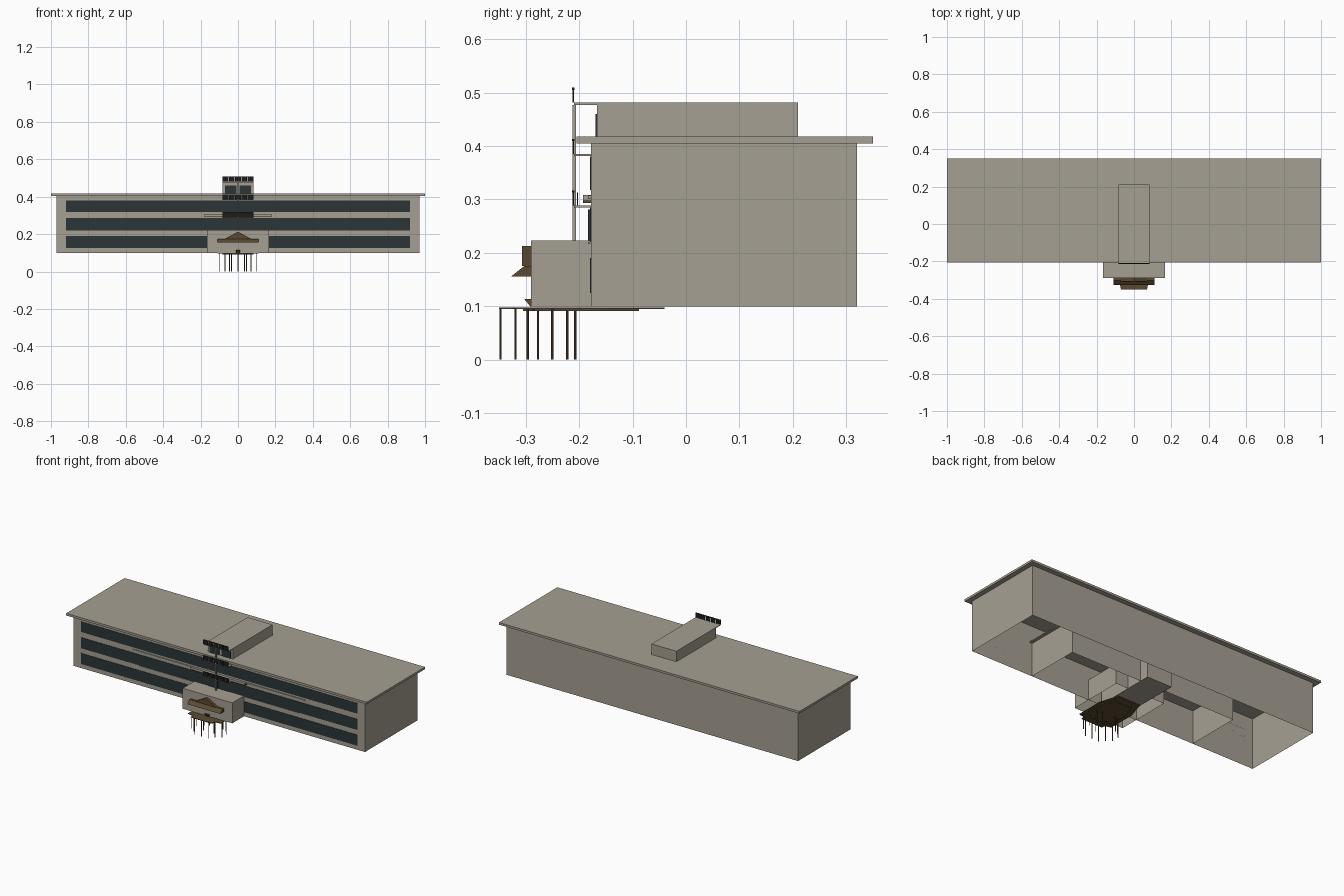
import bpy, bmesh

cube = bpy.data.objects.get("Cube")
if cube:
    bpy.data.objects.remove(cube, do_unlink=True)


def material(name, rgb):
    m = bpy.data.materials.new(name)
    m.use_nodes = True
    m.diffuse_color = (*rgb, 1)
    bsdf = next(n for n in m.node_tree.nodes if n.type == 'BSDF_PRINCIPLED')
    bsdf.inputs["Base Color"].default_value = (*rgb, 1)
    bsdf.inputs["Roughness"].default_value = 0.8
    return m


STONE = material("beige stone", (0.38, 0.35, 0.29))
GLASS = material("dark glass", (0.024, 0.036, 0.038))
WOOD = material("brown wood", (0.105, 0.068, 0.032))
IRON = material("black iron", (0.012, 0.012, 0.012))


def finish(name, bm, mat):
    bmesh.ops.recalc_face_normals(bm, faces=bm.faces)
    mesh = bpy.data.meshes.new(name)
    bm.to_mesh(mesh)
    bm.free()
    mesh.materials.append(mat)
    ob = bpy.data.objects.new(name, mesh)
    bpy.context.collection.objects.link(ob)
    return ob


def box(name, x, y, z, mat, open_bottom=False):
    """Box from (min, max) ranges; an open one has no floor."""
    bm = bmesh.new()
    bmesh.ops.create_cube(bm, size=1)
    for v in bm.verts:
        v.co = [r[0] if c < 0 else r[1] for c, r in zip(v.co, (x, y, z))]
    bm.normal_update()
    if open_bottom:
        low = [f for f in bm.faces if f.normal.z < -0.9]
        bmesh.ops.delete(bm, geom=low, context='FACES_ONLY')
    return finish(name, bm, mat)


def wide(name, half, y, z, mat, open_bottom=False):
    return box(name, (-half, half), y, z, mat, open_bottom)


def prism(name, points, offset, mat):
    """Extrude a closed 3D outline along an offset."""
    bm = bmesh.new()
    face = bm.faces.new([bm.verts.new(p) for p in points])
    ext = bmesh.ops.extrude_face_region(bm, geom=[face], use_keep_orig=True)
    verts = [g for g in ext["geom"] if isinstance(g, bmesh.types.BMVert)]
    bmesh.ops.translate(bm, verts=verts, vec=offset)
    return finish(name, bm, mat)


FRONT = -0.178

# Nested hollow volumes and their roof slabs
wide("main_block", 0.97, (FRONT, 0.32), (0.1, 0.405), STONE, True)
wide("main_roof", 1.0, (-0.205, 0.35), (0.405, 0.418), STONE)
wide("inner_block", 0.556, (FRONT + 0.001, 0.154), (0.1, 0.3), STONE, True)
wide("inner_roof", 0.572, (-0.183, 0.165), (0.301, 0.307), STONE)
wide("lower_ledge", 0.53, (-0.183, FRONT), (0.217, 0.22), STONE)
wide("entrance_block", 0.165, (-0.29, 0.05), (0.1, 0.223), STONE, True)
wide("stair_tower", 0.083, (-0.167, 0.21), (0.1, 0.481), STONE)

# Long window bands
for i, (low, high) in enumerate(((0.125, 0.19), (0.22, 0.285), (0.318, 0.38))):
    wide(f"window_band_{i + 1}", 0.92, (FRONT - 0.002, FRONT), (low, high), GLASS)

# Balconies with panelled railings
for i, (z, back) in enumerate(((0.285, FRONT), (0.381, FRONT), (0.477, -0.167))):
    wide(f"balcony_{i + 1}", 0.083, (-0.21, back), (z, z + 0.004), STONE)
    wide(f"rail_top_{i + 1}", 0.083, (-0.213, -0.209), (z + 0.028, z + 0.032), IRON)
    for k in range(5):
        x = -0.083 + k * 0.0337
        box(f"rail_panel_{i + 1}_{k + 1}", (x, x + 0.031),
            (-0.212, -0.21), (z + 0.004, z + 0.028), IRON)

# Slim canopy and low railing on the entrance roof level
wide("side_canopy", 0.18, (-0.193, FRONT), (0.298, 0.308), STONE)
wide("side_canopy_trim", 0.183, (-0.193, FRONT), (0.293, 0.298), WOOD)
wide("inner_rail", 0.083, (-0.204, -0.202), (0.289, 0.313), IRON)
box("flag_column", (-0.003, 0.003), (-0.212, -0.206), (0.223, 0.477), STONE)

# Balcony doors
for side, s in (("left", 1), ("right", -1)):
    x = sorted((s * 0.007, s * 0.07))
    box(f"{side}_tower_door", x, (-0.169, -0.167), (0.418, 0.46), GLASS)
    box(f"{side}_lower_door", x, (-0.183, FRONT), (0.223, 0.281), GLASS)

# Gabled porch roof over the entrance
prism("porch_gable", [(-0.07, -0.307, 0.175), (0.07, -0.307, 0.175), (0, -0.307, 0.213)],
      (0, 0.017, 0), WOOD)
prism("porch_awning", [(-0.11, -0.29, 0.156), (-0.11, -0.327, 0.156), (-0.11, -0.303, 0.175),
                       (-0.11, -0.29, 0.175)], (0.22, 0, 0), WOOD)
prism("door_step", [(-0.012, -0.29, 0.098), (-0.012, -0.303, 0.114), (-0.012, -0.29, 0.114)],
      (0.024, 0, 0), WOOD)

# Faceted terrace with a stepped underside
half = [(0.07, -0.35), (0.075, -0.325), (0.11, -0.32), (0.11, -0.15), (0.075, -0.04)]
outline = half + [(-x, y) for x, y in reversed(half)]
prism("terrace_deck", [(x, y, 0.095) for x, y in outline], (0, 0, 0.003), WOOD)
under = [(x * 0.75, -0.2 + (y + 0.2) * 0.7, 0.091) for x, y in outline]
prism("terrace_underside", under, (0, 0, 0.004), WOOD)

# Thin posts under the terrace
posts = [(0.045, -0.347), (0.07, -0.319), (0.1, -0.296), (0.1, -0.25),
         (0.07, -0.222), (0.045, -0.207), (0.035, -0.277)]
spots = [(0, -0.347)] + [(s * x, y) for x, y in posts for s in (1, -1)]
for i, (x, y) in enumerate(spots):
    bm = bmesh.new()
    bmesh.ops.create_cone(bm, cap_ends=True, segments=8, radius1=0.0022,
                          radius2=0.0022, depth=0.096)
    bmesh.ops.translate(bm, verts=bm.verts, vec=(x, y, 0.048))
    finish(f"terrace_post_{i + 1}", bm, WOOD)
